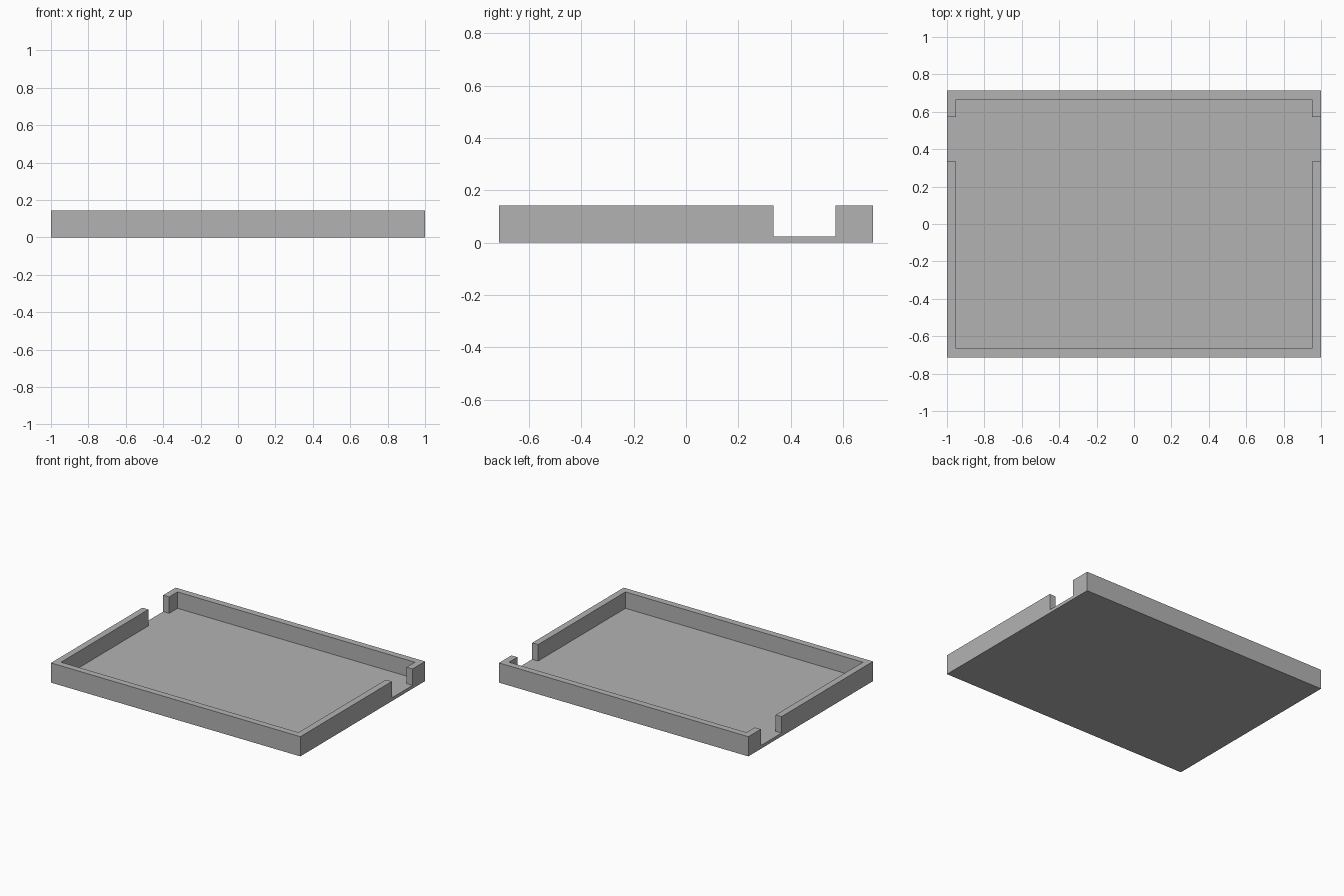
import bpy, bmesh

if "Cube" in bpy.data.objects:
    bpy.data.objects.remove(bpy.data.objects["Cube"], do_unlink=True)

# Sizes in small modules: the tray is 84 x 60 x 6
UNIT = 1 / 42
HALF_X, HALF_Y, HEIGHT = 42, 30, 6
WALL, FLOOR = 2, 1
NOTCH_START, NOTCH_END = 14, 24

grey = bpy.data.materials.new("plain grey")
grey.use_nodes = True
colour = (0.45, 0.45, 0.45, 1)
grey.diffuse_color = colour
grey.node_tree.nodes["Principled BSDF"].inputs["Base Color"].default_value = colour


def extrude_up(bm, faces, height, keep):
    """Extrude faces upwards and return the new top faces."""
    new = bmesh.ops.extrude_face_region(bm, geom=faces, use_keep_orig=keep)["geom"]
    verts = [g for g in new if isinstance(g, bmesh.types.BMVert)]
    bmesh.ops.translate(bm, verts=verts, vec=(0, 0, height * UNIT))
    return [g for g in new if isinstance(g, bmesh.types.BMFace)]


# Plan of the base, divided along the wall and notch lines
bm = bmesh.new()
xs = (-HALF_X, WALL - HALF_X, HALF_X - WALL, HALF_X)
ys = (-HALF_Y, WALL - HALF_Y, NOTCH_START, NOTCH_END, HALF_Y - WALL, HALF_Y)
rows = [[bm.verts.new((x * UNIT, y * UNIT, 0)) for x in xs] for y in ys]
for low, high in zip(rows, rows[1:]):
    for i in range(len(xs) - 1):
        bm.faces.new((low[i], low[i + 1], high[i + 1], high[i]))

# Floor slab
top = extrude_up(bm, bm.faces[:], FLOOR, True)


# Raised rim, left open at the two side notches
def is_rim(face):
    centre = face.calc_center_median() / UNIT
    end_wall = abs(centre.y) > HALF_Y - WALL
    side_wall = abs(centre.x) > HALF_X - WALL
    in_notch = NOTCH_START < centre.y < NOTCH_END
    return end_wall or (side_wall and not in_notch)


extrude_up(bm, [f for f in top if is_rim(f)], HEIGHT - FLOOR, False)

# Merge flat neighbours into clean faces
bmesh.ops.recalc_face_normals(bm, faces=bm.faces[:])
bmesh.ops.dissolve_limit(bm, angle_limit=0.01, verts=bm.verts[:], edges=bm.edges[:])

mesh = bpy.data.meshes.new("tray")
bm.to_mesh(mesh)
bm.free()
mesh.materials.append(grey)
tray = bpy.data.objects.new("tray", mesh)
bpy.context.collection.objects.link(tray)
